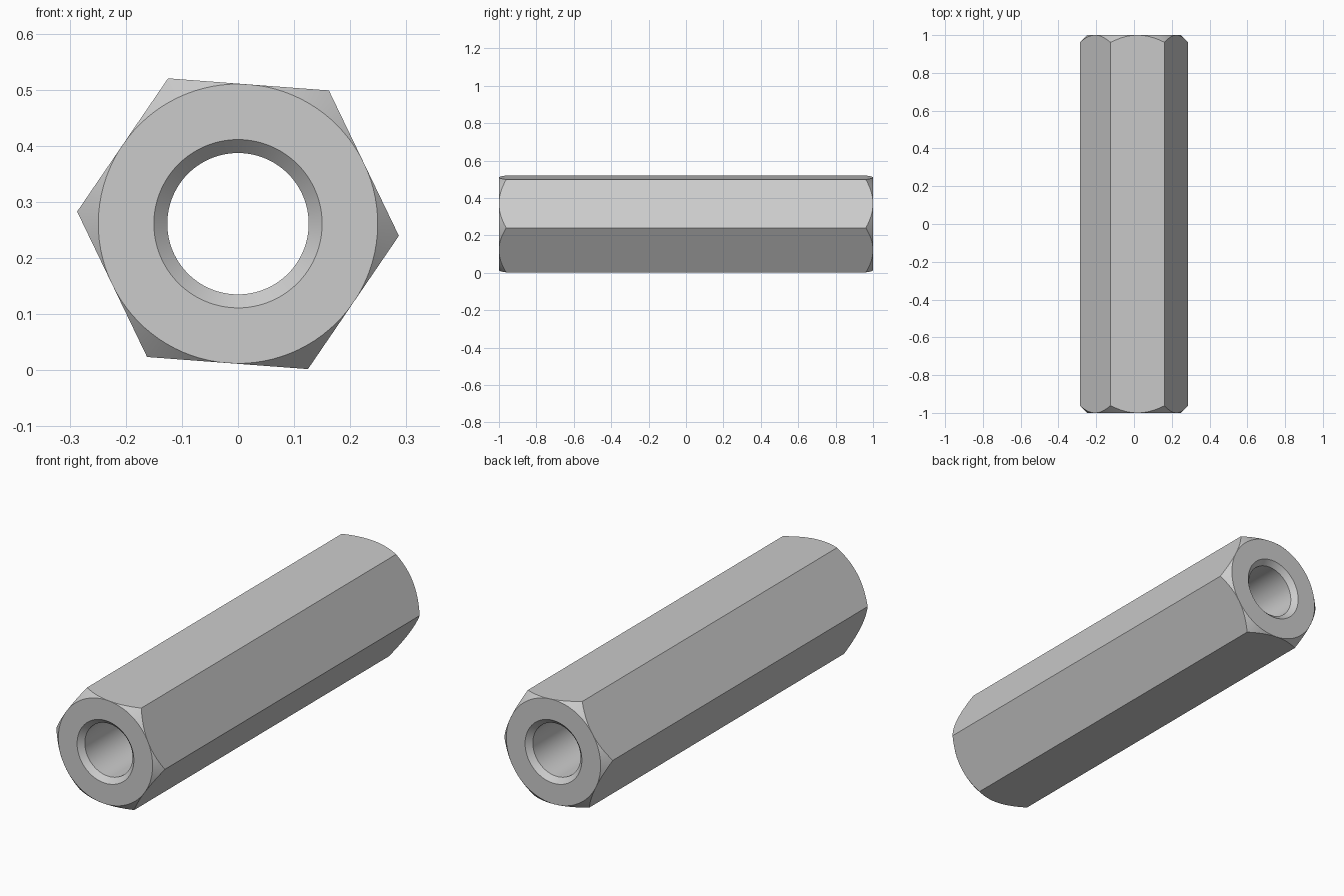
import bpy
import bmesh
from math import cos, pi, radians, sin

if "Cube" in bpy.data.objects:
    bpy.data.objects.remove(bpy.data.objects["Cube"], do_unlink=True)

HALF_LENGTH = 1.0
APOTHEM = 0.249                      # half the width across flats
CORNER = APOTHEM / cos(pi / 6)
CENTRE_Z = 0.261
TILT = radians(-4.3)                 # roll of the hexagon about its long axis
BORE, MOUTH = 0.126, 0.15
STEPS = 96                           # multiple of six, so corners fall on a step


def hex_radius(angle):
    """Distance from the axis to the hexagon outline."""
    return APOTHEM / cos(angle % (pi / 3) - pi / 6)


def section(angle):
    """Closed radial section as (radius, y): bore, end face, chamfer, flat."""
    outer = hex_radius(angle)
    half = [(BORE, HALF_LENGTH - (MOUTH - BORE)),
            (MOUTH, HALF_LENGTH),
            (APOTHEM, HALF_LENGTH),
            (outer, HALF_LENGTH - (outer - APOTHEM))]
    return half + [(r, -y) for r, y in reversed(half)]


def metal(name, colour):
    mat = bpy.data.materials.new(name)
    mat.use_nodes = True
    mat.diffuse_color = colour
    bsdf = mat.node_tree.nodes["Principled BSDF"]
    bsdf.inputs["Base Color"].default_value = colour
    return mat


# Hexagonal sleeve: sweep the section around the y axis
bm = bmesh.new()
rings = []
for i in range(STEPS):
    a = 2 * pi * i / STEPS
    rings.append([bm.verts.new((r * cos(a + TILT), y, CENTRE_Z + r * sin(a + TILT)))
                  for r, y in section(a)])
for i, ring in enumerate(rings):
    following = rings[(i + 1) % STEPS]
    for j in range(len(ring)):
        k = (j + 1) % len(ring)
        bm.faces.new((ring[j], ring[k], following[k], following[j]))

# Chamfer arcs touch the end circle at the middle of each flat
bmesh.ops.remove_doubles(bm, verts=bm.verts, dist=1e-5)

# Join the strips of each flat into one face
inner_edges = [e for e in bm.edges
               if e.calc_length() > HALF_LENGTH and e.calc_face_angle(0) < 0.001]
bmesh.ops.dissolve_edges(bm, edges=inner_edges, use_verts=False)
bmesh.ops.recalc_face_normals(bm, faces=bm.faces)

mesh = bpy.data.meshes.new("hex_sleeve")
bm.to_mesh(mesh)
bm.free()
mesh.materials.append(metal("grey_steel", (0.6, 0.6, 0.6, 1)))

sleeve = bpy.data.objects.new("hex_sleeve", mesh)
bpy.context.collection.objects.link(sleeve)
bpy.context.view_layer.objects.active = sleeve
sleeve.select_set(True)
bpy.ops.object.shade_smooth_by_angle(angle=radians(30))
